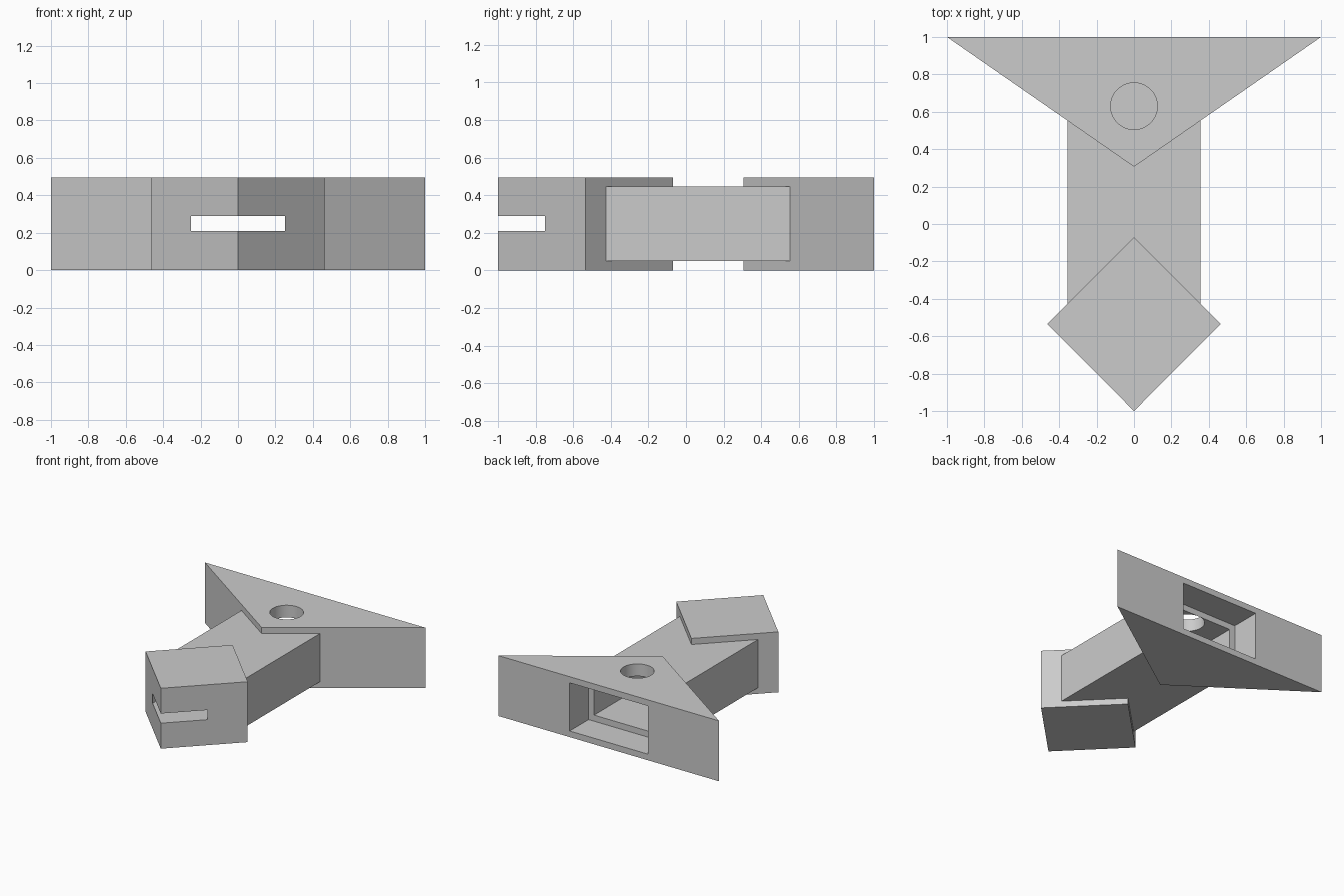
import bpy
import bmesh

cube = bpy.data.objects.get("Cube")
if cube:
    bpy.data.objects.remove(cube, do_unlink=True)

grey = bpy.data.materials.new("plain grey")
grey.use_nodes = True
colour = (0.6, 0.6, 0.6, 1)
grey.diffuse_color = colour
grey.node_tree.nodes["Principled BSDF"].inputs["Base Color"].default_value = colour

HEIGHT = 0.495
WALL = 0.05
NECK = 0.355      # half width of the neck
SEAT = 0.755      # back end of the neck inside the wing


def prism(name, outline, z0, z1):
    """Extrude a flat outline from z0 up to z1."""
    bm = bmesh.new()
    base = bm.faces.new([bm.verts.new((x, y, z0)) for x, y in outline])
    top = bmesh.ops.extrude_face_region(bm, geom=[base])["geom"]
    verts = [v for v in top if isinstance(v, bmesh.types.BMVert)]
    bmesh.ops.translate(bm, verts=verts, vec=(0, 0, z1 - z0))
    bmesh.ops.recalc_face_normals(bm, faces=bm.faces)
    mesh = bpy.data.meshes.new(name)
    bm.to_mesh(mesh)
    bm.free()
    mesh.materials.append(grey)
    ob = bpy.data.objects.new(name, mesh)
    bpy.context.collection.objects.link(ob)
    return ob


def box(name, half_x, y0, y1, z0, z1):
    outline = [(-half_x, y0), (half_x, y0), (half_x, y1), (-half_x, y1)]
    return prism(name, outline, z0, z1)


def combine(target, other, operation):
    """Apply a boolean to the target and remove the other object."""
    mod = target.modifiers.new(operation, "BOOLEAN")
    mod.operation = operation
    mod.solver = "EXACT"
    mod.object = other
    bpy.context.view_layer.objects.active = target
    bpy.ops.object.modifier_apply(modifier=mod.name)
    bpy.data.objects.remove(other, do_unlink=True)


# Triangular wing, neck and diamond head fused into one body
body = prism("whistle_body", [(-1, 1), (0, 0.306), (1, 1)], 0, HEIGHT)
neck = box("neck", NECK, -0.5, 0.7, WALL, HEIGHT - WALL)
head = prism("diamond_head", [(0, -1), (0.463, -0.535), (0, -0.07), (-0.463, -0.535)], 0, HEIGHT)
for part in (neck, head):
    combine(body, part, "UNION")

# Neck-sized pocket in the back, then the narrower bore
pocket = box("back_pocket", NECK, SEAT, 1.1, WALL, HEIGHT - WALL)
bore = box("bore", NECK - WALL, -0.5, 0.8, 2 * WALL, HEIGHT - 2 * WALL)

# Flat mouth slot through the head into the bore
slot = box("mouth_slot", 0.25, -1.1, -0.4, 0.209, 0.288)

# Round hole through the top walls only
bpy.ops.mesh.primitive_cylinder_add(vertices=64, radius=0.125, depth=0.4, location=(0, 0.63, 0.5))
hole = bpy.context.object
hole.name = "top_hole"
hole.data.materials.append(grey)

for cutter in (pocket, bore, slot, hole):
    combine(body, cutter, "DIFFERENCE")

# Smooth only the round hole wall
bpy.ops.object.select_all(action="DESELECT")
body.select_set(True)
bpy.context.view_layer.objects.active = body
bpy.ops.object.shade_smooth_by_angle()
